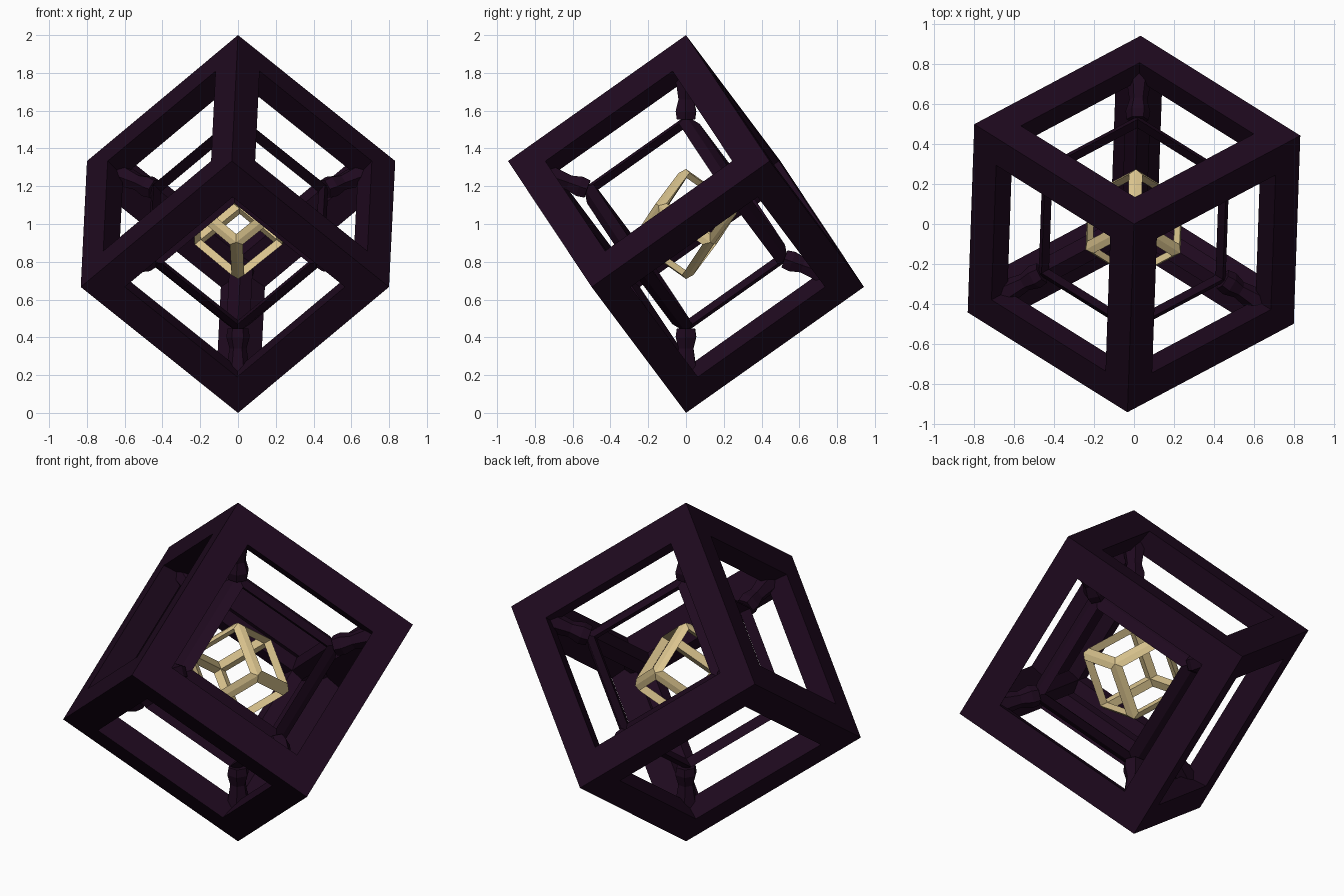
import bpy, bmesh, math
from itertools import product
from mathutils import Matrix, Vector

if "Cube" in bpy.data.objects:
    bpy.data.objects.remove(bpy.data.objects["Cube"])


def material(name, rgb):
    m = bpy.data.materials.new(name)
    m.use_nodes = True
    m.diffuse_color = (*rgb, 1)
    bsdf = m.node_tree.nodes["Principled BSDF"]
    bsdf.inputs["Base Color"].default_value = (*rgb, 1)
    return m


dark = material("dark plum", (0.0135, 0.0028, 0.0135))
gold = material("pale gold", (0.70, 0.55, 0.27))


def on_corner(turn):
    """Rotation that stands a cube on one corner, lifted to the middle height."""
    edge = 2 / math.sqrt(3)
    radius = 2 * math.sqrt(2) / 3
    cols = []
    for k in range(3):
        a = math.radians(88 + turn + 120 * k)
        cols.append(Vector((radius * math.cos(a), radius * math.sin(a), 2 / 3)) / edge)
    return Matrix.Translation((0, 0, 1)) @ Matrix(cols).transposed().to_4x4()


def finish(bm, name, mat, turn=0):
    bmesh.ops.recalc_face_normals(bm, faces=bm.faces)
    bm.transform(on_corner(turn))
    me = bpy.data.meshes.new(name)
    bm.to_mesh(me)
    bm.free()
    me.materials.append(mat)
    ob = bpy.data.objects.new(name, me)
    bpy.context.collection.objects.link(ob)
    return ob


def cube_frame(name, mat, half, width, depth, cut=0, turn=0):
    """Open cube of mitred beams; cut lowers the outer edge, depth sets the inner ridge."""
    bm = bmesh.new()
    outer, inner, inset = {}, {}, {}
    signs = list(product((-1, 1), repeat=3))
    for s in signs:
        v = Vector(s)
        outer[s] = bm.verts.new(v * (half - cut))
        inner[s] = bm.verts.new(v * (half - depth))
        for k in range(3):
            p = v * (half - width)
            p[k] = s[k] * half
            inset[s, k] = bm.verts.new(p)
    for axis in range(3):
        i, j = (axis + 1) % 3, (axis + 2) % 3
        for s in signs:
            if s[axis] > 0:
                continue
            e = tuple(-c if n == axis else c for n, c in enumerate(s))
            section = [(outer[c], inset[c, i], inner[c], inset[c, j]) for c in (s, e)]
            for n in range(4):
                m = (n + 1) % 4
                bm.faces.new((section[0][n], section[0][m], section[1][m], section[1][n]))
    return finish(bm, name, mat, turn)


def corner_struts(name, mat, rings, sides=6):
    """Faceted spikes along the diagonals, flared where they meet the inner cube."""
    bm = bmesh.new()
    for s in product((-1, 1), repeat=3):
        d = Vector(s)
        turn = d.to_track_quat('Z', 'Y')
        loops = []
        for along, radius in rings:
            loop = []
            for k in range(sides):
                a = math.tau * k / sides
                offset = turn @ Vector((radius * math.cos(a), radius * math.sin(a), 0))
                loop.append(bm.verts.new(d * along + offset))
            loops.append(loop)
        for a, b in zip(loops, loops[1:]):
            for k in range(sides):
                n = (k + 1) % sides
                bm.faces.new((a[k], a[n], b[n], b[k]))
        bm.faces.new(loops[0])
        bm.faces.new(loops[-1])
    return finish(bm, name, mat)


# Nested dark cubes and the struts joining their corners
cube_frame("outer_frame", dark, 1 / math.sqrt(3), 0.165, 0.138)
cube_frame("inner_frame", dark, 0.365, 0.088, 0.07, cut=0.034)
corner_struts("corner_struts", dark, [(0.45, 0.065), (0.38, 0.045), (0.345, 0.062), (0.32, 0.055)])

# Small gold cube at the centre, turned the opposite way, with flattened edges
cube_frame("core_frame", gold, 0.188, 0.048, 0.046, cut=0.02, turn=180)
